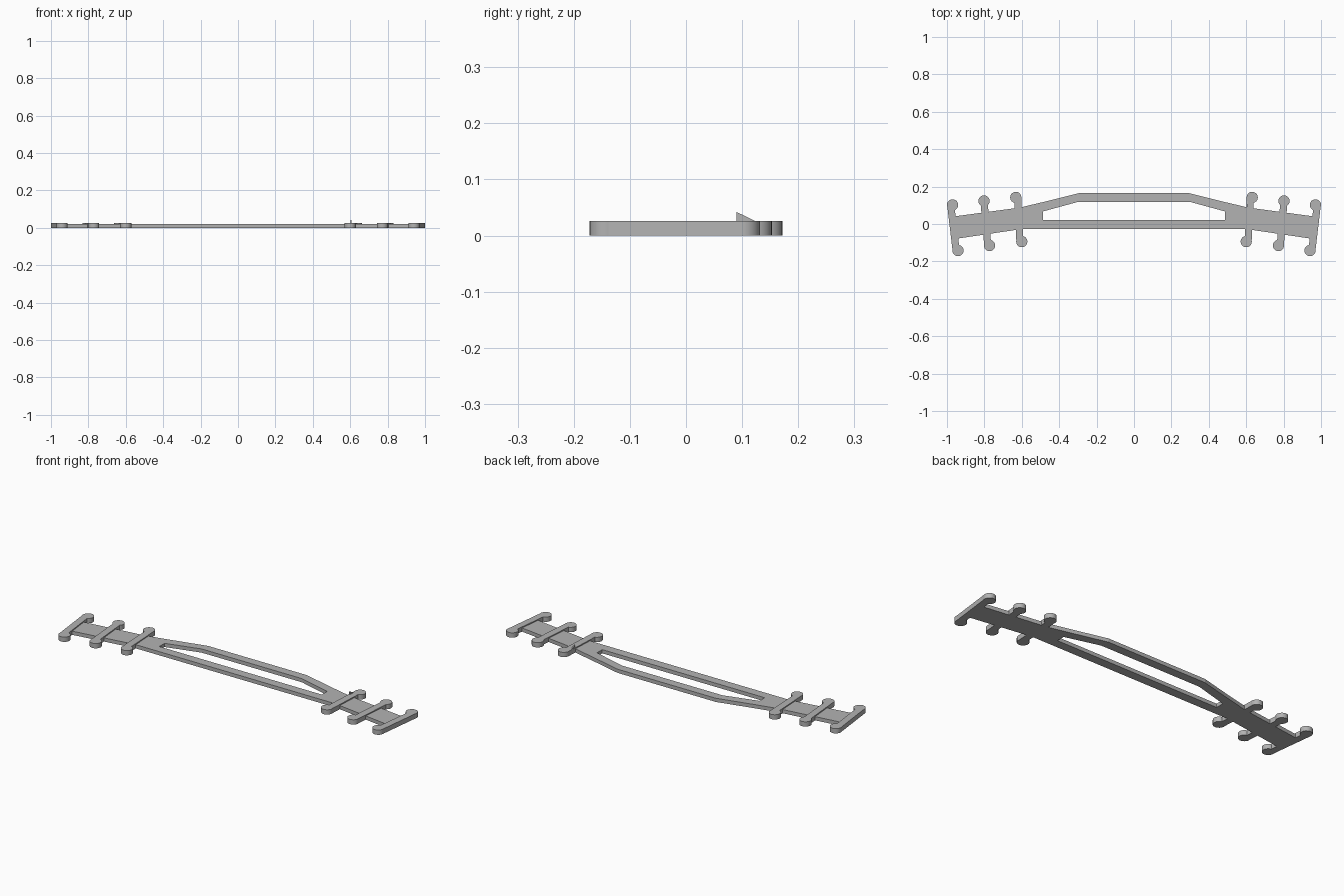
import bpy, bmesh, math
from mathutils import Vector

if "Cube" in bpy.data.objects:
    bpy.data.objects.remove(bpy.data.objects["Cube"], do_unlink=True)

BODY_H, BAR_H = 0.020, 0.026
KNOB_R, STEM_W = 0.030, 0.038

grey = bpy.data.materials.new("plain grey")
grey.use_nodes = True
grey.diffuse_color = (0.45, 0.45, 0.45, 1)
grey.node_tree.nodes["Principled BSDF"].inputs["Base Color"].default_value = (0.45, 0.45, 0.45, 1)


def plate(name, outlines, height, smooth=False):
    """Raise flat outlines that share edges into one solid plate."""
    bm = bmesh.new()
    for outline in outlines:
        bm.faces.new([bm.verts.new((x, y, 0)) for x, y in outline])
    bmesh.ops.remove_doubles(bm, verts=bm.verts, dist=0.0005)
    bmesh.ops.recalc_face_normals(bm, faces=bm.faces)
    res = bmesh.ops.extrude_face_region(bm, geom=bm.faces[:], use_keep_orig=True)
    top = [g for g in res["geom"] if isinstance(g, bmesh.types.BMVert)]
    bmesh.ops.translate(bm, verts=top, vec=(0, 0, height))
    bmesh.ops.recalc_face_normals(bm, faces=bm.faces)
    me = bpy.data.meshes.new(name)
    bm.to_mesh(me)
    bm.free()
    me.materials.append(grey)
    ob = bpy.data.objects.new(name, me)
    bpy.context.collection.objects.link(ob)
    if smooth:
        bpy.ops.object.select_all(action="DESELECT")
        bpy.context.view_layer.objects.active = ob
        ob.select_set(True)
        bpy.ops.object.shade_smooth_by_angle(angle=math.radians(35))
    return ob


# Frame: end arm, lower rail, sloped strut and upper rail, mirrored
low, high = (0.487, -0.027), (0.487, 0.022)
gap, edge = (0.487, 0.067), (0.487, 0.117)
knee_in, knee_out = (0.300, 0.118), (0.295, 0.165)
half = [
    [(0.965, 0.040), (0.945, -0.078), (0.600, -0.027), low, high, gap, edge, (0.610, 0.088)],
    [low, (0, -0.027), (0, 0.022), high],
    [gap, knee_in, knee_out, edge],
    [knee_in, (0, 0.118), (0, 0.165), knee_out],
]
plate("frame", half + [[(-x, y) for x, y in reversed(p)] for p in half], BODY_H)


def circle(c, side):
    steps = 24
    return [(side * (c[0] + KNOB_R * math.cos(math.tau * i / steps)),
             c[1] + KNOB_R * math.sin(math.tau * i / steps)) for i in range(steps)]


# Cross bars: back knob, front knob, stem shift outward at each knob
bars = {
    "outer": ((0.970, 0.102), (0.941, -0.142), 0.010, 0.010),
    "middle": ((0.802, 0.123), (0.772, -0.115), 0.000, 0.010),
    "inner": ((0.632, 0.142), (0.600, -0.094), -0.010, 0.010),
}
for word, side in (("left", 1), ("right", -1)):
    for label, (back, front, shift_b, shift_f) in bars.items():
        a = Vector((back[0] + shift_b, back[1]))
        b = Vector((front[0] + shift_f, front[1]))
        d = (b - a).normalized()
        n = Vector((-d.y, d.x)) * STEM_W / 2
        stem = [(side * p.x, p.y) for p in (a + n, b + n, b - n, a - n)]
        name = f"{word}_{label}_bar"
        plate(name + "_stem", [stem], BAR_H)
        plate(name + "_back_knob", [circle(back, side)], BAR_H, True)
        plate(name + "_front_knob", [circle(front, side)], BAR_H, True)

# Small pointed fin beside the left inner bar
fin = plate("fin", [[(0.090, 0.018), (0.127, 0.018), (0.127, 0.024), (0.090, 0.042)]], 0.006)
for v in fin.data.vertices:
    y, z, thick = v.co
    v.co = (0.602 + thick, y, z)
